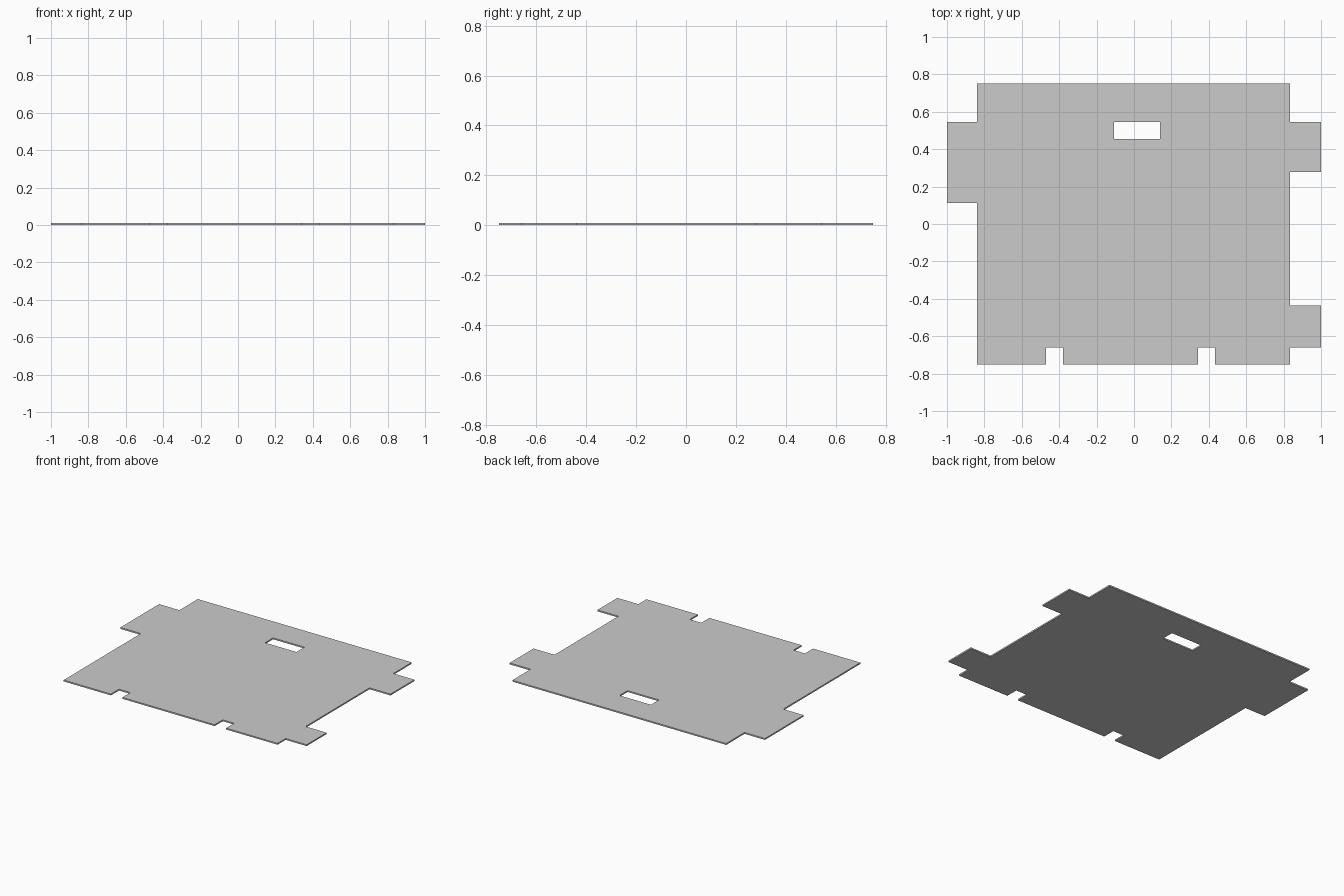
import bpy, bmesh

if "Cube" in bpy.data.objects:
    bpy.data.objects.remove(bpy.data.objects["Cube"])

THICK = 0.01

# Outer outline, counter-clockwise from the front left corner
outline = [
    (-0.84, -0.75),
    (-0.47, -0.75), (-0.47, -0.66), (-0.38, -0.66), (-0.38, -0.75),   # left notch
    (0.342, -0.75), (0.342, -0.66), (0.432, -0.66), (0.432, -0.75),   # right notch
    (0.835, -0.75), (0.835, -0.66),
    (1.0, -0.66), (1.0, -0.437), (0.835, -0.437),                     # lower right tab
    (0.835, 0.278), (1.0, 0.278), (1.0, 0.545), (0.835, 0.545),       # upper right tab
    (0.835, 0.75), (-0.84, 0.75),
    (-0.84, 0.545), (-1.0, 0.545), (-1.0, 0.112), (-0.84, 0.112),     # left tab
]
# Rectangular slot
slot = [(-0.107, 0.455), (0.139, 0.455), (0.139, 0.545), (-0.107, 0.545)]


def add_loop(bm, points):
    verts = [bm.verts.new((x, y, 0)) for x, y in points]
    return [bm.edges.new((verts[i - 1], verts[i])) for i in range(len(verts))]


# Flat sheet with the slot left open, then thickened upward
bm = bmesh.new()
edges = add_loop(bm, outline) + add_loop(bm, slot)
bmesh.ops.triangle_fill(bm, use_beauty=True, use_dissolve=False, edges=edges, normal=(0, 0, 1))
top = bmesh.ops.extrude_face_region(bm, geom=bm.faces[:], use_keep_orig=True)
bmesh.ops.translate(bm, vec=(0, 0, THICK),
                    verts=[g for g in top["geom"] if isinstance(g, bmesh.types.BMVert)])
bmesh.ops.recalc_face_normals(bm, faces=bm.faces[:])

mesh = bpy.data.meshes.new("flat_panel")
bm.to_mesh(mesh)
bm.free()
bpy.context.collection.objects.link(bpy.data.objects.new("flat_panel", mesh))
